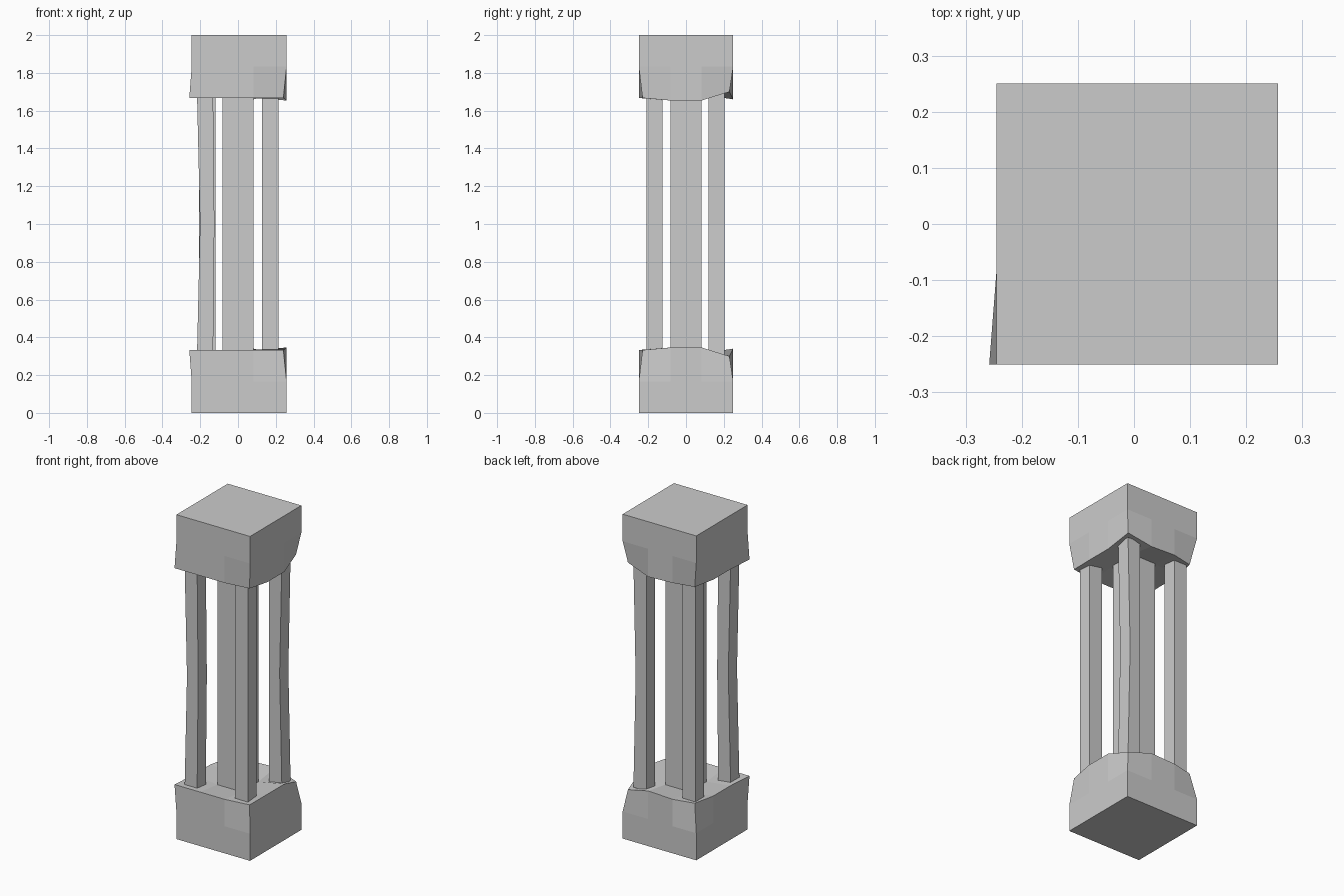
import bpy, bmesh

if "Cube" in bpy.data.objects:
    bpy.data.objects.remove(bpy.data.objects["Cube"])

XS = [-0.245, -0.083, 0.083, 0.257]
YS = [-0.25, -0.083, 0.083, 0.25]

# worn rim of the base block: (column, row) -> x, y, z
RIM = {
    (0, 0): (-0.258, -0.25, 0.333),
    (3, 0): (0.24, -0.23, 0.333),
    (3, 3): (0.235, 0.23, 0.30),
    (0, 3): (-0.215, 0.222, 0.333),
    (3, 1): (0.257, -0.083, 0.346),
    (3, 2): (0.257, 0.083, 0.346),
    (2, 3): (0.083, 0.25, 0.34),
}


def finish(name, bm):
    bmesh.ops.recalc_face_normals(bm, faces=bm.faces)
    me = bpy.data.meshes.new(name)
    bm.to_mesh(me)
    bm.free()
    ob = bpy.data.objects.new(name, me)
    bpy.context.collection.objects.link(ob)
    return ob


def block(name, flip):
    """Chipped square block, open grid on the worn side."""
    bm = bmesh.new()
    z_of = (lambda z: 2 - z) if flip else (lambda z: z)
    v = {}
    for k, z in enumerate((0, 0.167, 0.333)):
        for i, x in enumerate(XS):
            for j, y in enumerate(YS):
                inner = i in (1, 2) and j in (1, 2)
                if inner and k == 1:
                    continue
                p = (x, y, 0.315 if inner and k == 2 else z)
                if k == 2:
                    p = RIM.get((i, j), p)
                v[i, j, k] = bm.verts.new((p[0], p[1], z_of(p[2])))
    # flat side and worn side
    for i in range(3):
        for j in range(3):
            for k in (0, 2):
                bm.faces.new([v[i, j, k], v[i + 1, j, k], v[i + 1, j + 1, k], v[i, j + 1, k]])
    # four walls
    for k in range(2):
        for a in range(3):
            for e in (0, 3):
                bm.faces.new([v[a, e, k], v[a + 1, e, k], v[a + 1, e, k + 1], v[a, e, k + 1]])
                bm.faces.new([v[e, a, k], v[e, a + 1, k], v[e, a + 1, k + 1], v[e, a, k + 1]])
    return finish(name, bm)


def post(name, end, mid):
    """Square post lofted through end, middle and end rectangles (x0, x1, y0, y1)."""
    bm = bmesh.new()
    rings = []
    for (x0, x1, y0, y1), z in ((end, 0.31), (mid, 1.0), (end, 1.69)):
        rings.append([bm.verts.new((x, y, z)) for x, y in ((x0, y0), (x1, y0), (x1, y1), (x0, y1))])
    for a, b in zip(rings, rings[1:]):
        for n in range(4):
            m = (n + 1) % 4
            bm.faces.new([a[n], a[m], b[m], b[n]])
    bm.faces.new(rings[0])
    bm.faces.new(rings[-1])
    return finish(name, bm)


# base and capital
block("base_block", False)
block("top_block", True)

# centre shaft
core = (-0.083, 0.083, -0.083, 0.083)
post("centre_shaft", core, core)

# corner posts, two of them worn at the middle
front, back = (-0.21, -0.125), (0.12, 0.205)
post("front_left_post", (-0.217, -0.132, *front), (-0.201, -0.125, *front))
post("front_right_post", (0.127, 0.215, *front), (0.127, 0.215, *front))
post("back_right_post", (0.127, 0.215, *back), (0.127, 0.20, *back))
post("back_left_post", (-0.207, -0.12, *back), (-0.207, -0.12, *back))
